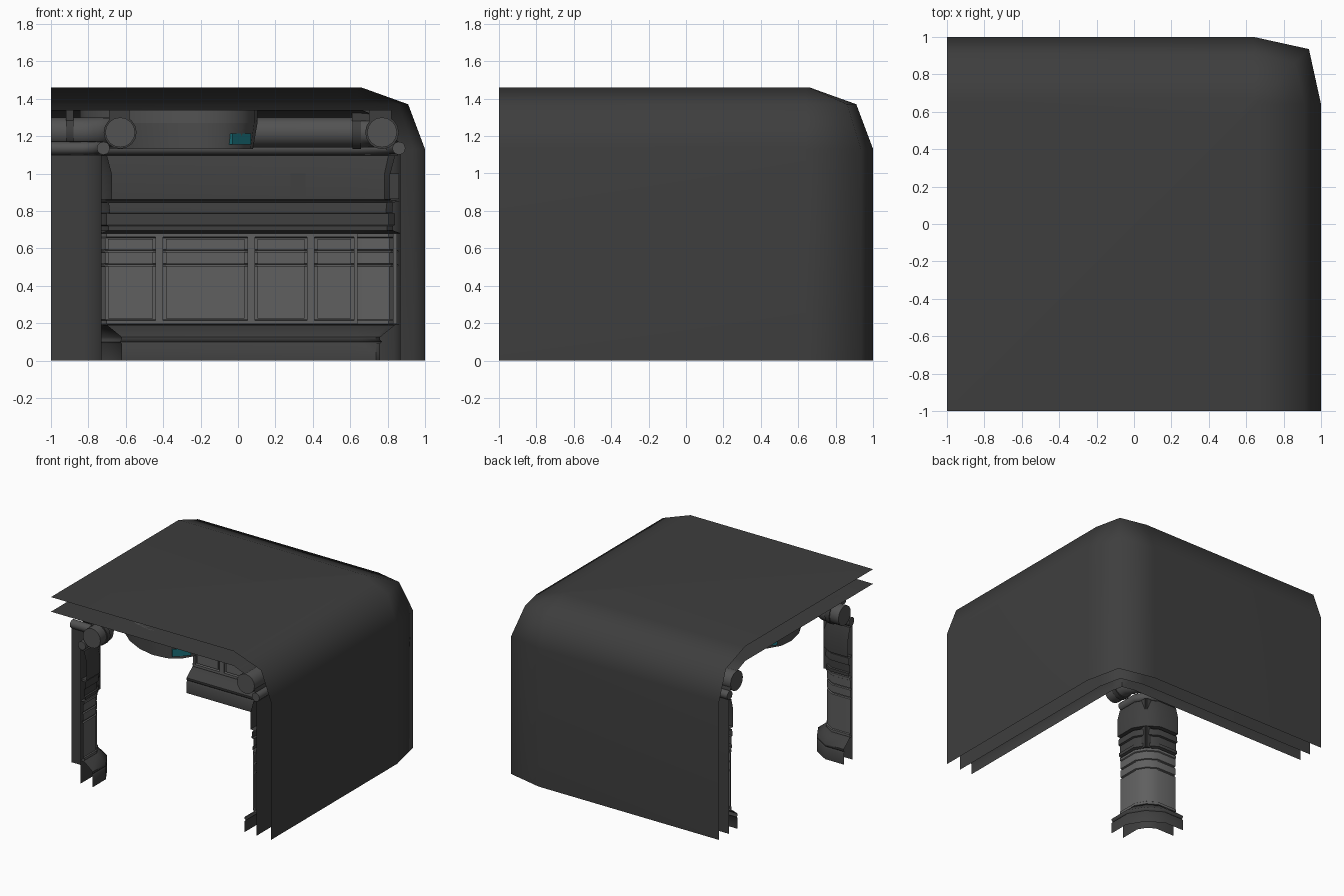
import bpy, bmesh, math
from mathutils import Vector

if "Cube" in bpy.data.objects:
    bpy.data.objects.remove(bpy.data.objects["Cube"])

R = 0.36        # plan radius of the outer bend
K = 0.82        # how far the bend's middle point is pushed out


def paint(name, rgb):
    m = bpy.data.materials.new(name)
    m.diffuse_color = (*rgb, 1)
    m.use_nodes = True
    m.node_tree.nodes["Principled BSDF"].inputs["Base Color"].default_value = m.diffuse_color
    return m


dark = paint("dark_metal", (0.048,) * 3)
trim = paint("trim_metal", (0.05,) * 3)
light = paint("panel_metal", (0.115,) * 3)
pipe = paint("pipe_metal", (0.085,) * 3)
teal = paint("teal_glow", (0.01, 0.16, 0.19))


def outer_path(d):
    # plan line of the outer wall, inset by d
    e, r = 1 - d, max(R - d, 0.012)
    c = e - r
    return [(e, -1), (e, c), (c + r * K, c + r * K), (c, e), (-1, e)]


def inner_path(d):
    # plan line of the inside corner wall, mirrored across the corridor
    e, s = d - 0.86, -0.83
    m = s + (e - s) * 0.62
    return [(e, -1), (e, s), (m, m), (s, e), (-1, e)]


def finish(name, bm, angle=35, mat=dark):
    bmesh.ops.recalc_face_normals(bm, faces=bm.faces[:])
    me = bpy.data.meshes.new(name)
    bm.to_mesh(me)
    bm.free()
    ob = bpy.data.objects.new(name, me)
    bpy.context.collection.objects.link(ob)
    me.materials.append(mat)
    bpy.ops.object.select_all(action='DESELECT')
    ob.select_set(True)
    bpy.context.view_layer.objects.active = ob
    bpy.ops.object.shade_smooth_by_angle(angle=math.radians(angle))
    return ob


def sweep(name, path, profile, closed=False, roof=False, angle=48, mat=dark):
    # carry an (inset, height) profile along a plan path
    bm = bmesh.new()
    rings = [[bm.verts.new((x, y, z)) for x, y in path(d)] for d, z in profile]
    pairs = list(zip(rings, rings[1:]))
    if closed:
        pairs.append((rings[-1], rings[0]))
    for a, b in pairs:
        for i in range(len(a) - 1):
            bm.faces.new((a[i], a[i + 1], b[i + 1], b[i]))
    if closed:
        bm.faces.new([r[0] for r in rings])
        bm.faces.new([r[-1] for r in rings])
    if roof:
        bm.faces.new(rings[-1] + [bm.verts.new((-1, -1, profile[-1][1]))])
    ob = finish(name, bm, angle, mat)
    if roof:
        ob.modifiers.new("even_shading", 'WEIGHTED_NORMAL').keep_sharp = True
    return ob


def circle(d, z, r, n=16):
    return [(d + r * math.cos(2 * math.pi * i / n), z + r * math.sin(2 * math.pi * i / n))
            for i in range(n)]


def add_box(bm, lo, hi, swap=False):
    if swap:
        lo, hi = (lo[1], lo[0], lo[2]), (hi[1], hi[0], hi[2])
    for v in bmesh.ops.create_cube(bm, size=1)['verts']:
        v.co = Vector([(lo[i] + hi[i]) / 2 + v.co[i] * (hi[i] - lo[i]) for i in range(3)])


def add_ring(bm, t, c, z, r, w, swap):
    # collar around a tube that runs along x (or y when swapped)
    vs = bmesh.ops.create_cone(bm, cap_ends=True, segments=16, radius1=r, radius2=r, depth=w)['verts']
    for v in vs:
        p = (t + v.co.z, c + v.co.x, z + v.co.y)
        v.co = (p[1], p[0], p[2]) if swap else p


# outer shell and inner lining, both open at the two corridor mouths
sweep("outer_shell", outer_path, [(0, 0), (0, 1.13), (0.09, 1.37), (0.34, 1.46)], roof=True, angle=75)
sweep("inner_lining", outer_path, [(0.13, 0), (0.13, 1.13), (0.19, 1.28), (0.34, 1.34)], roof=True, angle=75)
sweep("inside_corner_lining", inner_path, [(0.13, 0), (0.13, 1.1)], angle=75)

# wall dressing: plinth, panel band with grooves, rail and upper fascia
plinth = [(0.24, 0), (0.24, 0.09), (0.23, 0.1), (0.24, 0.11), (0.24, 0.125), (0.16, 0.19), (0.13, 0.19)]
band = [(0.13, 0.19), (0.16, 0.195), (0.16, 0.215), (0.152, 0.22)]
for z in (0.51, 0.585):
    band += [(0.152, z - .008), (0.142, z - .004), (0.142, z + .004), (0.152, z + .008)]
band += [(0.152, 0.655), (0.16, 0.66), (0.16, 0.68), (0.13, 0.68)]
rail = [(0.13, 0.68), (0.17, 0.695), (0.17, 0.72), (0.16, 0.725), (0.16, 0.785),
        (0.175, 0.79), (0.175, 0.805), (0.17, 0.845), (0.13, 0.85)]
fascia = [(0.13, 0.855), (0.185, 0.86), (0.185, 1.0), (0.16, 1.095), (0.13, 1.1)]
for side, path in (("outer", outer_path), ("inner", inner_path)):
    sweep(side + "_plinth", path, plinth, mat=trim)
    sweep(side + "_panel_band", path, band, mat=light)
    sweep(side + "_rail", path, rail, mat=trim)
    sweep(side + "_fascia", path, fascia, mat=trim)
    # service tubes under the ceiling
    sweep(side + "_large_tube", path, circle(0.23, 1.22, 0.08), closed=True, mat=pipe)
    sweep(side + "_small_tube", path, circle(0.14, 1.135, 0.035, 12), closed=True, mat=pipe)

# framed wall panels on both straight outer walls
edges = [-0.99, -0.73, -0.42, 0.07, 0.39, 0.64]
bm = bmesh.new()
for swap in (False, True):
    for a, b in zip(edges, edges[1:]):
        f = 0.83
        for lo, hi in (((a, f, .195), (a + .02, .85, .68)), ((b - .02, f, .195), (b, .85, .68)),
                       ((a, f, .195), (b, .85, .215)), ((a, f, .66), (b, .85, .68))):
            add_box(bm, lo, hi, swap)
        for z0, z1 in ((.225, .505), (.515, .58), (.59, .65)):
            add_box(bm, (a + .035, .836, z0), (b - .035, .85, z1), swap)
finish("wall_panels", bm, mat=light)

# seam plates on the fascia and cable box behind the inside corner
bm = bmesh.new()
for swap in (False, True):
    add_box(bm, (0.28, 0.811, 0.865), (0.36, 0.86, 1.0), swap)
    add_box(bm, (-0.78, -0.76, .68), (-0.74, -0.73, 1.1), swap)
finish("fascia_plates", bm, mat=trim)

# tube collars and ceiling brackets
bm = bmesh.new()
for swap in (False, True):
    add_ring(bm, 0.635, 0.77, 1.22, 0.09, 0.045, swap)
    add_box(bm, (0.61, .7, 1.28), (0.73, .82, 1.34), swap)
    add_ring(bm, -0.9, -0.63, 1.22, 0.088, 0.04, swap)
    add_box(bm, (-0.92, -0.69, 1.28), (-0.88, -0.58, 1.34), swap)
finish("tube_collars", bm)


def to_bend(u, w, z):
    # u runs across the bend, w along the diagonal
    k = math.sqrt(0.5)
    return (-0.37 + k * (u + w), -0.37 + k * (w - u), z)


def oval(name, low, high, z0, z1):
    # oval drum hung from the ceiling over the bend
    bm = bmesh.new()
    for v in bmesh.ops.create_cone(bm, cap_ends=True, segments=20, radius1=1, radius2=1, depth=1)['verts']:
        s, z = (low, z0) if v.co.z < 0 else (high, z1)
        v.co = to_bend(v.co.x * s[0], v.co.y * s[1], z)
    return finish(name, bm, 30, pipe)


oval("lamp_mount", (0.56, 0.37), (0.56, 0.37), 1.27, 1.34)
oval("lamp_body", (0.54, 0.34), (0.56, 0.37), 1.13, 1.27)

# glowing windows at the lamp's two ends
bm = bmesh.new()
for s in (-1, 1):
    for v in bmesh.ops.create_cube(bm, size=1)['verts']:
        v.co = to_bend(s * (0.535 + v.co.x * 0.03), v.co.y * 0.14, 1.185 + v.co.z * 0.06)
finish("lamp_windows", bm, 30, teal)
